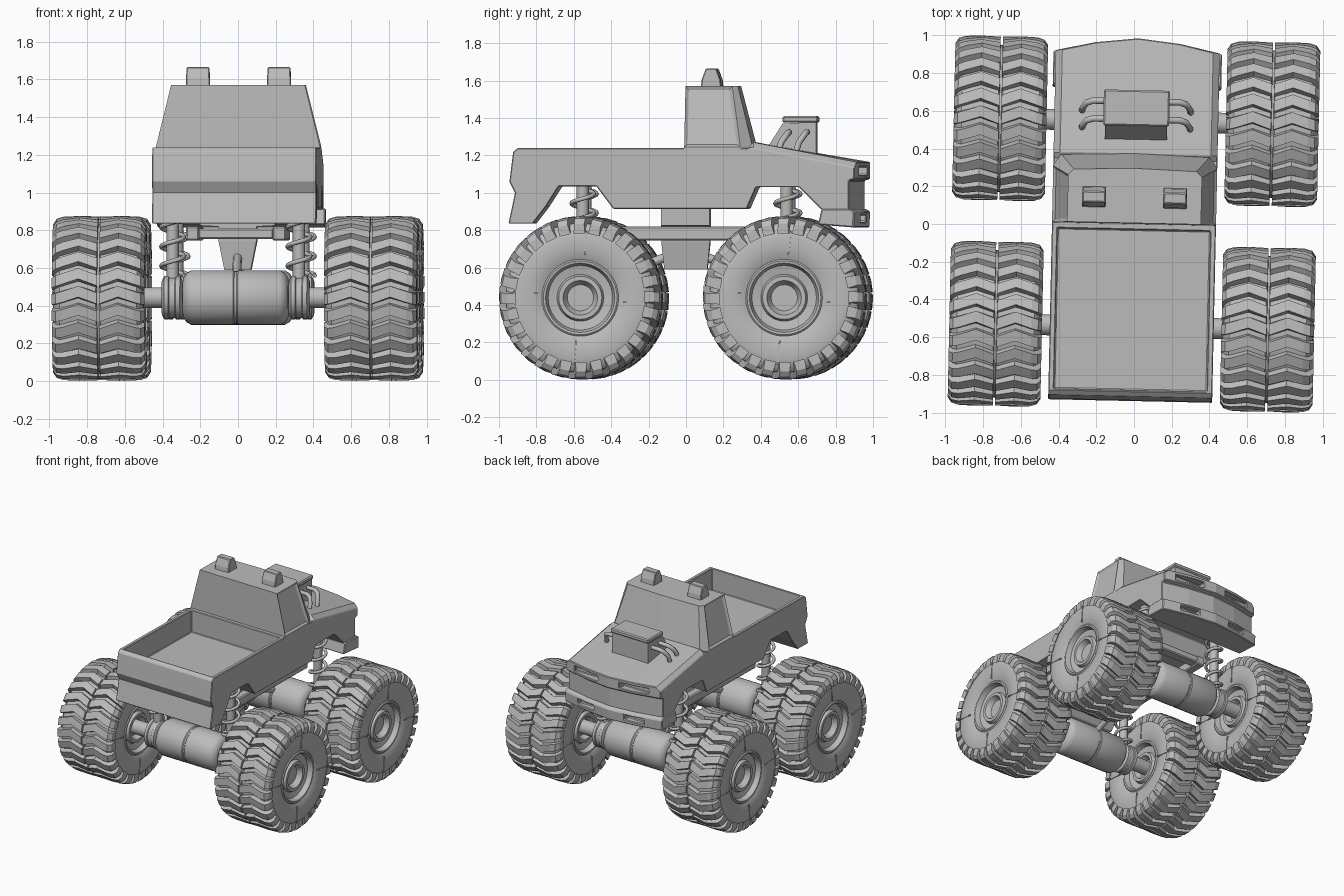
import bpy, bmesh, math
from mathutils import Matrix, Vector

if "Cube" in bpy.data.objects:
    bpy.data.objects.remove(bpy.data.objects["Cube"], do_unlink=True)

grey = bpy.data.materials.new("plain grey")
grey.use_nodes = True
grey.diffuse_color = (0.5, 0.5, 0.5, 1)
grey.node_tree.nodes["Principled BSDF"].inputs["Base Color"].default_value = (0.5, 0.5, 0.5, 1)
parts = []


def add(name, data):
    ob = bpy.data.objects.new(name, data)
    bpy.context.collection.objects.link(ob)
    if not data.materials:
        data.materials.append(grey)
    parts.append(ob)
    return ob


def finish(name, bm, smooth=False):
    bmesh.ops.recalc_face_normals(bm, faces=bm.faces)
    me = bpy.data.meshes.new(name)
    bm.to_mesh(me)
    bm.free()
    ob = add(name, me)
    if smooth:
        bpy.ops.object.select_all(action='DESELECT')
        ob.select_set(True)
        bpy.context.view_layer.objects.active = ob
        bpy.ops.object.shade_smooth_by_angle(angle=math.radians(35))
    return ob


def skin(bm, sections):
    """Bridge equal rings of points and cap both ends."""
    rings = [[bm.verts.new(p) for p in s] for s in sections]
    n = len(rings[0])
    for a, b in zip(rings, rings[1:]):
        for i in range(n):
            j = (i + 1) % n
            bm.faces.new((a[i], a[j], b[j], b[i]))
    bm.faces.new(rings[0])
    bm.faces.new(rings[-1])


def loft(name, sections, bevel=0.0):
    bm = bmesh.new()
    skin(bm, sections)
    ob = finish(name, bm)
    if bevel:
        round_edges(ob, bevel)
    return ob


def round_edges(ob, width):
    mod = ob.modifiers.new("edge", 'BEVEL')
    mod.width, mod.segments = width, 1
    mod.limit_method, mod.angle_limit = 'ANGLE', math.radians(40)


def rect(hx, y0, y1, z, x=0):
    return [(x - hx, y0, z), (x + hx, y0, z), (x + hx, y1, z), (x - hx, y1, z)]


def box(bm, x0, x1, y0, y1, z0, z1):
    skin(bm, [rect((x1 - x0) / 2, y0, y1, z, (x0 + x1) / 2) for z in (z0, z1)])


def lathe(name, profile, n=56):
    """Turn (x, radius) points about the x axis."""
    bm = bmesh.new()
    rings = []
    for k in range(n):
        a = math.tau * k / n
        rings.append([bm.verts.new((x, r * math.cos(a), r * math.sin(a))) for x, r in profile])
    for k in range(n):
        a, b = rings[k], rings[(k + 1) % n]
        for i in range(len(profile) - 1):
            bm.faces.new((a[i], a[i + 1], b[i + 1], b[i]))
    bmesh.ops.remove_doubles(bm, verts=bm.verts, dist=0.0005)
    return finish(name, bm, True)


def mirrored(half):
    return half + [(-x, r) for x, r in reversed(half)]


def tube(name, pts, radius):
    cu = bpy.data.curves.new(name, 'CURVE')
    cu.dimensions = '3D'
    cu.bevel_depth, cu.bevel_resolution, cu.use_fill_caps = radius, 2, True
    sp = cu.splines.new('POLY')
    sp.points.add(len(pts) - 1)
    for p, co in zip(sp.points, pts):
        p.co = (*co, 1)
    return add(name, cu)


# Body shell: side profile lofted across the width, nose swept back, hood crowned
def hull(name, profile, half):
    sections = []
    for f in (-1, -.92, -.5, 0, .5, .92, 1):
        ring = []
        for y, z in profile:
            if y > .9:
                y -= .075 * abs(f) ** 1.6
            if abs(f) == 1 and y > .345 and z > 1.15:
                z -= .03
            ring.append((f * half, y, z))
        sections.append(ring)
    return loft(name, sections)


body = hull("body", [
    (-.89, 1.24), (-.915, 1.22), (-.935, 1.06), (-.905, 1.0), (-.94, .835), (-.81, .835),
    (-.74, .925), (-.67, 1.035), (-.47, 1.035), (-.38, .915), (.335, .915), (.385, 1.03),
    (.615, 1.03), (.735, .91), (.955, .91), (.955, 1.065), (.985, 1.075), (.985, 1.165),
    (.37, 1.27), (.34, 1.24)], .435)
bumper = hull("bumper", [(.735, .915), (.715, .83), (.98, .815), (.985, .9), (.96, .915)], .447)

# Cutters for the open bed, headlight slots and bumper slots
bm = bmesh.new()
box(bm, -.405, .405, -.88, -.03, 1.06, 1.4)
for s in (-1, 1):
    for z0, z1, inner, outer in ((1.095, 1.14, .1, .34), (.845, .885, .14, .3)):
        box(bm, min(s * inner, s * outer), max(s * inner, s * outer), .91, 1.1, z0, z1)
cutter = finish("cutter", bm)
cutter.hide_render = True
cutter.hide_viewport = True
cutter.display_type = 'WIRE'
for ob in (body, bumper):
    mod = ob.modifiers.new("openings", 'BOOLEAN')
    mod.operation, mod.solver, mod.object = 'DIFFERENCE', 'EXACT', cutter
    round_edges(ob, .006)

# Cab with inset side windows
bm = bmesh.new()
rings = []
for z, pts in ((1.2, [(.435, 0), (.435, .30), (.395, .37), (0, .385)]),
               (1.245, [(.435, 0), (.435, .30), (.395, .365), (0, .38)]),
               (1.57, [(.355, .005), (.355, .255), (.325, .285), (0, .295)])):
    rings.append([(x, y, z) for x, y in pts] + [(-x, y, z) for x, y in reversed(pts[:-1])])
skin(bm, rings)
bmesh.ops.recalc_face_normals(bm, faces=bm.faces)
bm.normal_update()
windows = [f for f in bm.faces if abs(f.normal.x) > .8 and f.calc_center_median().z > 1.3]
bmesh.ops.inset_individual(bm, faces=windows, thickness=.025, depth=-.012)
cab = finish("cab", bm)

# Roof lamps
for side, s in (("left", 1), ("right", -1)):
    loft("roof_lamp_" + side, [rect(.063, .085, .195, 1.56, s * .215), rect(.063, .09, .19, 1.605, s * .215),
                               rect(.06, .112, .168, 1.665, s * .215)], .005)

# Hood engine intake with side pipes
loft("intake_base", [[(x, .435, 1.235), (x, .52, 1.37), (x, .70, 1.38), (x, .70, 1.18)] for x in (-.165, .165)])
loft("intake_cap", [rect(.175, .52, .71, z) for z in (1.375, 1.41)], .008)
for side, s in (("left", 1), ("right", -1)):
    for k, y in enumerate((.65, .555)):
        tube(f"intake_pipe_{side}_{k + 1}", [(s * .15, y, 1.325), (s * .23, y, 1.325), (s * .265, y - .012, 1.31),
                                            (s * .285, y - .04, 1.27), (s * .29, y - .06, 1.2)], .017)

# Chassis frame, gearbox and links
bm = bmesh.new()
for s in (-1, 1):
    box(bm, s * .23 - .035, s * .23 + .035, -.52, .52, .745, .82)
for y in (-.48, 0, .48):
    box(bm, -.2, .2, y - .04, y + .04, .755, .81)
round_edges(finish("frame", bm), .008)
loft("gearbox", [rect(.07, -.115, .115, .59), rect(.1, -.13, .13, .74), rect(.1, -.13, .13, .82),
                 rect(.2, -.13, .13, .825), rect(.2, -.13, .13, .93)])

# Axles, shocks and coil springs
for end, e in (("hood_end", 1), ("bed_end", -1)):
    y = e * .545
    tube("drive_link_" + end, [(0, e * .1, .66), (0, e * .5, .5)], .024)
    for name, prof in (
            ("axle", mirrored([(.6, 0), (.6, .055), (.01, .055)])),
            ("differential", mirrored([(.28, 0), (.28, .1), (.262, .13), (.235, .145), (.012, .145), (.006, .14)]))):
        lathe(f"{name}_{end}", prof, 32).location = (0, y, .443)
    for side, s in (("left", 1), ("right", -1)):
        collar = lathe(f"axle_collar_{end}_{side}",
                       mirrored([(.055, 0), (.055, .09), (.042, .115), (.02, .115), (.015, .108)]), 32)
        collar.location = (s * .337, y, .443)
        x = s * .335
        tube(f"shock_{end}_{side}", [(x, y, .5), (x, y, 1.05)], .033)
        turns, steps = 4.5, 90
        coil = [(x + .06 * math.cos(math.tau * turns * k / steps), y + .06 * math.sin(math.tau * turns * k / steps),
                 .56 + .46 * k / steps) for k in range(steps + 1)]
        tube(f"spring_{end}_{side}", coil, .012)

# Tire carcass and stepped rim
tire = lathe("tire", mirrored([(.19, .18), (.215, .19), (.228, .21), (.24, .27), (.24, .33), (.228, .375),
                               (.205, .398), (.012, .405), (.005, .39)]))
rim = lathe("rim", mirrored([(.225, .205), (.232, .197), (.23, .185), (.19, .172), (.18, .125), (.205, .115),
                             (.205, .092), (.185, .082), (.165, .07), (.165, 0)]))

# Zigzag tread blocks and thin sidewall ribs
bm = bmesh.new()
lugs = 28
stations = [(.006, 0, .385, .434), (.105, -.036, .385, .437), (.19, -.008, .38, .434),
            (.226, .002, .365, .424), (.246, .006, .345, .395)]
for k in range(lugs):
    for s in (-1, 1):
        rings = []
        for x, shift, r0, r1 in stations:
            ring = []
            for r, w in ((r0, -.038), (r1, -.029), (r1, .029), (r0, .038)):
                a = math.tau * k / lugs + (shift + w) / .43
                ring.append((s * x, r * math.cos(a), r * math.sin(a)))
            rings.append(ring)
        skin(bm, rings)
tread = finish("tread", bm)
bm = bmesh.new()
for k in range(4):
    new = len(bm.verts)
    box(bm, -.244, .244, -.004, .004, .23, .36)
    bm.verts.ensure_lookup_table()
    bmesh.ops.rotate(bm, verts=bm.verts[new:], cent=(0, 0, 0),
                     matrix=Matrix.Rotation(k * math.pi / 2 - .1, 3, 'X'))
ribs = finish("sidewall_ribs", bm)

# Four wheels share the same meshes
for ob in (tire, rim, tread, ribs):
    base = ob.name
    for end, e in (("hood_end", 1), ("bed_end", -1)):
        for side, s in (("left", 1), ("right", -1)):
            wheel = ob if (e, s) == (1, 1) else add(base, ob.data)
            wheel.name = f"{base}_{end}_{side}"
            wheel.location = (s * .722, e * .545, .439)

# Slight turn of the whole truck
turn = Matrix.Rotation(math.radians(-1.25), 4, 'Z')
for ob in parts:
    ob.matrix_basis = turn @ ob.matrix_basis
